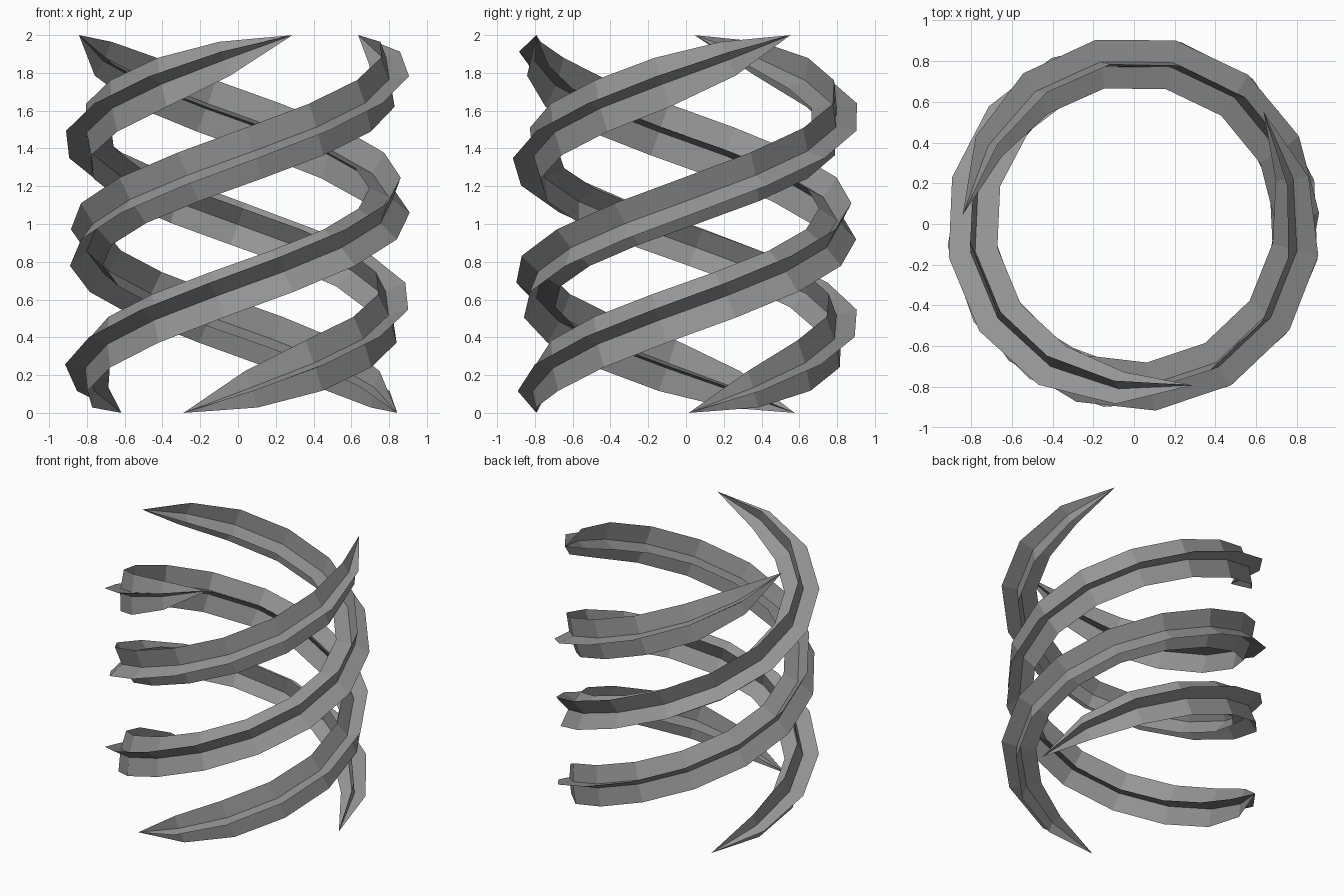
import bpy, bmesh, math
from mathutils import Vector

if "Cube" in bpy.data.objects:
    bpy.data.objects.remove(bpy.data.objects["Cube"])

HEIGHT, SWEEP, SEGMENTS = 2.0, math.radians(400), 16
RADIUS, TIP, VALLEY = 0.803, 1.0, 0.14
WIDE, TALL = 0.122, 0.145

grey = bpy.data.materials.new("mid_grey")
grey.diffuse_color = (0.3, 0.3, 0.3, 1)
grey.use_nodes = True
grey.node_tree.nodes["Principled BSDF"].inputs["Base Color"].default_value = grey.diffuse_color


def frame(start, t):
    # centre, outward and upward directions square to the helix
    a = start + SWEEP * t
    edge = min(t, 1 - t) * SEGMENTS
    r = RADIUS + 0.04 * max(0, 1 - edge / 1.6) ** 2
    out = Vector((math.cos(a), math.sin(a), 0))
    tangent = Vector((-math.sin(a) * RADIUS * SWEEP, math.cos(a) * RADIUS * SWEEP, HEIGHT)).normalized()
    up = out.cross(tangent)
    return out * r + Vector((0, 0, HEIGHT * t)), out, up


def strand(name, start_deg):
    start = math.radians(start_deg)
    bm = bmesh.new()
    rings = []
    # thin four-finned cross section, slowly twisting, tapering to both ends
    for i in range(1, SEGMENTS):
        t = i / SEGMENTS
        c, out, up = frame(start, t)
        size = 1 - (1 - min(1, min(t, 1 - t) / 0.16)) ** 2.5
        twist = math.radians(-14 + 135 * t)
        ring = []
        for k in range(8):
            r = size * (TIP if k % 2 == 0 else VALLEY)
            a = twist + k * math.pi / 4
            ring.append(bm.verts.new(c + out * (r * WIDE * math.cos(a)) + up * (r * TALL * math.sin(a))))
        rings.append(ring)
    for lo, hi in zip(rings, rings[1:]):
        for k in range(8):
            n = (k + 1) % 8
            bm.faces.new((lo[k], lo[n], hi[n], hi[k]))
    # pointed ends
    for t, ring in ((0, rings[0]), (1, rings[-1])):
        tip = bm.verts.new(frame(start, t)[0])
        for k in range(8):
            bm.faces.new((tip, ring[k], ring[(k + 1) % 8]))
    bmesh.ops.recalc_face_normals(bm, faces=bm.faces)
    me = bpy.data.meshes.new(name)
    bm.to_mesh(me)
    bm.free()
    me.materials.append(grey)
    bpy.context.collection.objects.link(bpy.data.objects.new(name, me))


# three interleaved spiral strands
for name, angle in (("spiral_strand_front", 250), ("spiral_strand_right", 1), ("spiral_strand_back", 137)):
    strand(name, angle)
